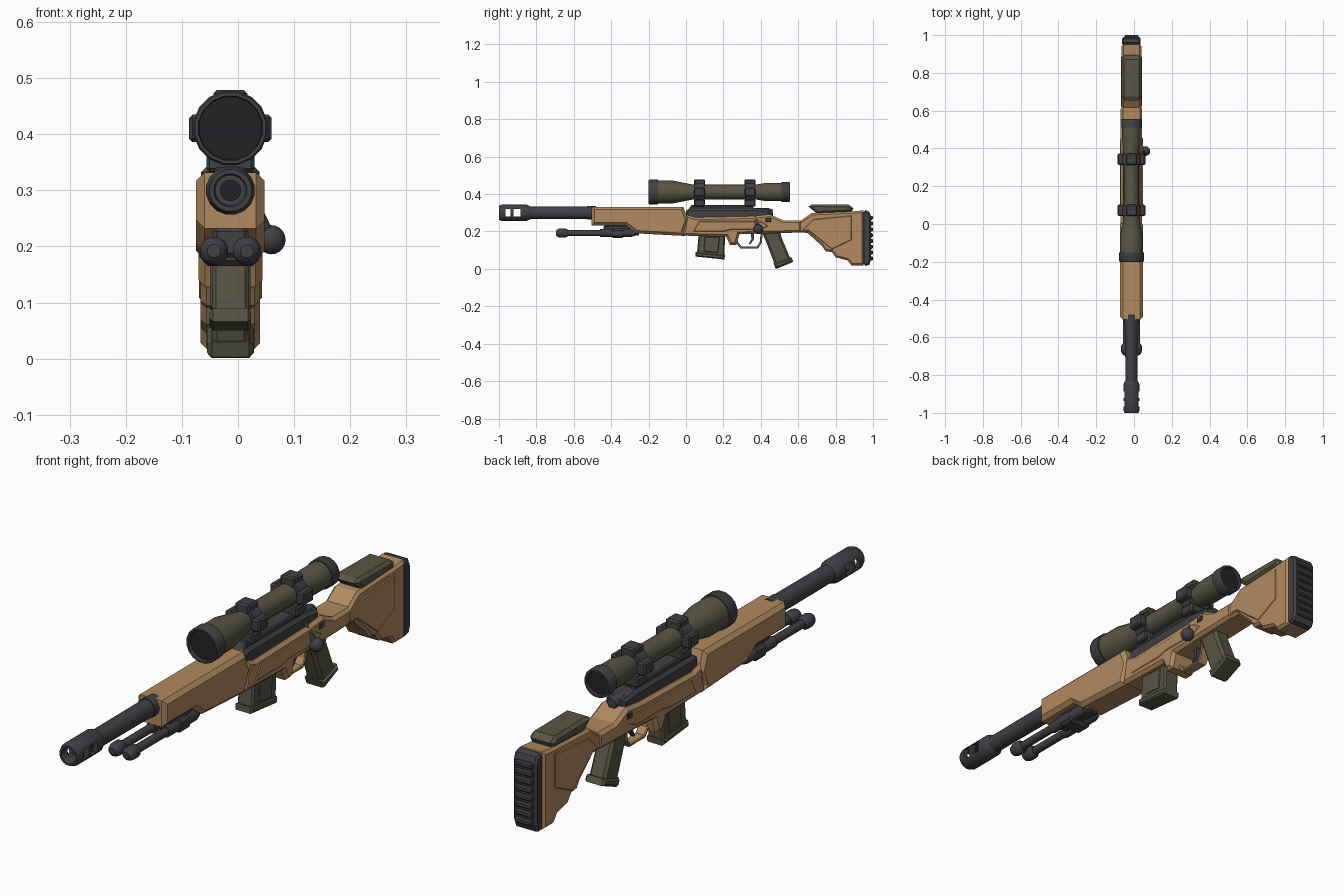
import bpy, bmesh, math
from mathutils import Vector, Matrix

X0 = -0.0135      # centre plane of the rifle


def material(name, r, g, b):
    m = bpy.data.materials.new(name)
    m.diffuse_color = (r, g, b, 1)
    return m


TAN = material("tan", 0.44, 0.255, 0.115)
GREEN = material("olive", 0.095, 0.092, 0.058)
DARK = material("gunmetal", 0.052, 0.052, 0.060)
BLACK = material("black_glass", 0.016, 0.016, 0.018)


def finish(name, bm, mat, smooth=False):
    bmesh.ops.recalc_face_normals(bm, faces=bm.faces)
    me = bpy.data.meshes.new(name)
    bm.to_mesh(me)
    bm.free()
    me.materials.append(mat)
    ob = bpy.data.objects.new(name, me)
    bpy.context.collection.objects.link(ob)
    if smooth:
        bpy.ops.object.select_all(action='DESELECT')
        ob.select_set(True)
        bpy.context.view_layer.objects.active = ob
        bpy.ops.object.shade_smooth_by_angle(angle=math.radians(35))
    return ob


def slab(name, pts, half, mat, chamfer=0.0, x=0.0):
    """Side profile (y, z) extruded across x, with chamfered rims."""
    bm = bmesh.new()
    a = [bm.verts.new((X0 + x - half, y, z)) for y, z in pts]
    b = [bm.verts.new((X0 + x + half, y, z)) for y, z in pts]
    caps = [bm.faces.new(a), bm.faces.new(b[::-1])]
    n = len(pts)
    for i in range(n):
        j = (i + 1) % n
        bm.faces.new((a[i], b[i], b[j], a[j]))
    bmesh.ops.recalc_face_normals(bm, faces=bm.faces)
    if chamfer:
        rims = list({e for f in caps for e in f.edges})
        bmesh.ops.bevel(bm, geom=rims, offset=chamfer, segments=1,
                        affect='EDGES', clamp_overlap=True)
    return finish(name, bm, mat)


def box(name, x, y, z, mat, chamfer=0.0):
    """Box from (min, max) ranges; x is relative to the centre plane."""
    bm = bmesh.new()
    bmesh.ops.create_cube(bm, size=1)
    for v in bm.verts:
        v.co = [r[0] + (c + 0.5) * (r[1] - r[0]) for c, r in zip(v.co, (x, y, z))]
        v.co.x += X0
    if chamfer:
        bmesh.ops.bevel(bm, geom=bm.edges[:], offset=chamfer, segments=1, affect='EDGES')
    return finish(name, bm, mat)


def lathe(name, pts, z, mat, x=0.0, n=16):
    """Closed solid turned about a line along y, from (y, radius) points."""
    bm = bmesh.new()
    rings = []
    for y, r in pts:
        rings.append([bm.verts.new((X0 + x + r * math.cos(t), y, z + r * math.sin(t)))
                      for t in (2 * math.pi * (i + 0.5) / n for i in range(n))])
    for p, q in zip(rings, rings[1:]):
        for i in range(n):
            j = (i + 1) % n
            bm.faces.new((p[i], p[j], q[j], q[i]))
    bm.faces.new(rings[0])
    bm.faces.new(rings[-1])
    return finish(name, bm, mat, True)


def rod(name, p, q, r0, r1, mat, n=12):
    p, q = Vector(p), Vector(q)
    bm = bmesh.new()
    bmesh.ops.create_cone(bm, cap_ends=True, segments=n, radius1=r0, radius2=r1,
                          depth=(q - p).length)
    rot = (q - p).to_track_quat('Z', 'Y').to_matrix().to_4x4()
    bm.transform(Matrix.Translation((p + q) / 2) @ rot)
    return finish(name, bm, mat, True)


# Barrel and ported muzzle brake
BZ = 0.30
lathe("barrel", [(-0.86, 0.033), (-0.53, 0.034), (-0.53, 0.037), (-0.48, 0.037)], BZ, DARK)
brake = lathe("muzzle_brake", [(-0.83, 0.034), (-0.85, 0.044), (-0.985, 0.044), (-1.0, 0.038),
                               (-1.0, 0.030), (-0.99, 0.027), (-0.87, 0.027)], BZ, DARK)
for i, (y0, y1) in enumerate([(-0.966, -0.938), (-0.922, -0.886)]):
    cut = box("port_cutter_%d" % i, (-0.1, 0.1), (y0, y1), (BZ - 0.021, BZ + 0.021), DARK)
    cut.hide_render = True
    cut.hide_set(True)
    mod = brake.modifiers.new("port", 'BOOLEAN')
    mod.object, mod.operation, mod.solver = cut, 'DIFFERENCE', 'EXACT'
lathe("bore", [(-0.876, 0.019), (-0.868, 0.019)], BZ, BLACK)

# Forend, body with wrist, and stock
slab("forend", [(-0.505, 0.232), (-0.32, 0.232), (-0.265, 0.190), (-0.005, 0.176),
                (-0.01, 0.20), (0.012, 0.262), (-0.015, 0.332), (-0.505, 0.332)], 0.061, TAN, 0.015)
slab("body", [(-0.02, 0.178), (0.215, 0.172), (0.235, 0.128), (0.27, 0.128), (0.285, 0.185),
              (0.41, 0.190), (0.53, 0.192), (0.62, 0.195), (0.62, 0.26), (0.52, 0.26), (0.485, 0.275),
              (0.45, 0.292), (0.36, 0.282), (0.05, 0.275), (0.0, 0.29)], 0.057, TAN, 0.012)
slab("body_side_panel", [(0.04, 0.20), (0.20, 0.20), (0.24, 0.21), (0.40, 0.21), (0.44, 0.23),
                         (0.40, 0.255), (0.07, 0.255)], 0.060, TAN, 0.003)
slab("stock", [(0.52, 0.195), (0.65, 0.193), (0.69, 0.155), (0.725, 0.125), (0.745, 0.095),
               (0.78, 0.090), (0.80, 0.062), (0.865, 0.045), (0.885, 0.018), (0.95, 0.018),
               (0.95, 0.313), (0.90, 0.308), (0.67, 0.298), (0.61, 0.255), (0.52, 0.258)],
     0.053, TAN, 0.010)
slab("stock_side_panel", [(0.62, 0.205), (0.655, 0.205), (0.78, 0.105), (0.885, 0.155),
                          (0.885, 0.285), (0.68, 0.265)], 0.056, TAN, 0.003)

# Cheek rest
slab("cheek_rest", [(0.655, 0.333), (0.675, 0.345), (0.87, 0.343), (0.895, 0.325),
                    (0.885, 0.303), (0.70, 0.295)], 0.052, GREEN, 0.012)

# Ribbed butt pad
slab("butt_pad", [(0.945, 0.03), (0.96, 0.016), (0.98, 0.022), (0.99, 0.05), (0.99, 0.28),
                  (0.98, 0.305), (0.96, 0.314), (0.945, 0.30)], 0.049, DARK, 0.008)
for i in range(8):
    z = 0.045 + i * 0.031
    box("pad_rib_%d" % i, (-0.038, 0.038), (0.975, 1.0), (z, z + 0.022), DARK, 0.005)

# Receiver, rail and bolt
slab("receiver", [(0.0, 0.26), (0.45, 0.26), (0.45, 0.315), (0.37, 0.325), (0.02, 0.325),
                  (0.0, 0.31)], 0.042, DARK, 0.012)
slab("scope_rail", [(0.015, 0.32), (0.365, 0.32), (0.355, 0.342), (0.03, 0.342)], 0.028, DARK, 0.005)
lathe("bolt_shroud", [(0.36, 0.026), (0.44, 0.026), (0.465, 0.018)], 0.30, DARK, n=12)
rod("bolt_handle", (0.012, 0.365, 0.30), (0.058, 0.385, 0.215), 0.014, 0.010, DARK)
bm = bmesh.new()
bmesh.ops.create_uvsphere(bm, u_segments=14, v_segments=10, radius=0.026)
bm.transform(Matrix.Translation((0.0595, 0.386, 0.212)))
finish("bolt_knob", bm, DARK, True)
for s in (-1, 1):
    box("safety_button", (s * 0.055 - 0.006, s * 0.055 + 0.006), (0.425, 0.455), (0.25, 0.272), DARK, 0.003)

# Magazine
slab("magazine", [(0.068, 0.19), (0.21, 0.19), (0.204, 0.06), (0.058, 0.075)], 0.033, GREEN, 0.007)
slab("magazine_rib", [(0.10, 0.17), (0.18, 0.17), (0.172, 0.085), (0.095, 0.092)], 0.036, GREEN, 0.003)
slab("magazine_base", [(0.052, 0.09), (0.208, 0.074), (0.206, 0.050), (0.05, 0.066)], 0.037, GREEN, 0.006)

# Trigger guard and trigger
guard = [(0.262, 0.19), (0.266, 0.14), (0.290, 0.110), (0.385, 0.110), (0.405, 0.14), (0.412, 0.20),
         (0.400, 0.20), (0.394, 0.143), (0.380, 0.121), (0.296, 0.121), (0.277, 0.145), (0.275, 0.19)]
slab("trigger_guard", guard, 0.020, TAN, 0.003)
slab("trigger", [(0.345, 0.20), (0.365, 0.20), (0.362, 0.155), (0.342, 0.130), (0.336, 0.134),
                 (0.350, 0.160)], 0.008, DARK)

# Pistol grip
slab("grip", [(0.405, 0.20), (0.505, 0.20), (0.51, 0.17), (0.562, 0.045), (0.478, 0.015),
              (0.43, 0.14)], 0.035, GREEN, 0.011)
slab("grip_base", [(0.468, 0.030), (0.564, 0.062), (0.574, 0.038), (0.486, 0.001), (0.478, 0.003)],
     0.042, GREEN, 0.009)

# Folded bipod
LZ = 0.192
box("bipod_mount", (-0.032, 0.032), (-0.44, -0.30), (0.180, 0.235), DARK, 0.008)
box("bipod_hinge", (-0.05, 0.05), (-0.40, -0.33), (0.165, 0.215), DARK, 0.010)
box("bipod_latch", (-0.02, 0.02), (-0.31, -0.25), (0.178, 0.208), DARK, 0.005)
for side, s in (("left", -1), ("right", 1)):
    lathe("bipod_leg_" + side, [(-0.64, 0.016), (-0.46, 0.016), (-0.46, 0.021), (-0.29, 0.021),
                                (-0.27, 0.014)], LZ, DARK, s * 0.0295, 12)
    lathe("bipod_foot_" + side, [(-0.695, 0.012), (-0.688, 0.021), (-0.675, 0.026), (-0.645, 0.026),
                                 (-0.632, 0.018)], LZ, DARK, s * 0.0295, 12)

# Scope body, rims and glass
SZ = 0.411
lathe("scope_tube", [(-0.16, 0.062), (-0.07, 0.062), (0.04, 0.040), (0.37, 0.040), (0.43, 0.050),
                     (0.52, 0.050)], SZ, GREEN)
lathe("objective_rim", [(-0.15, 0.067), (-0.195, 0.067), (-0.20, 0.064), (-0.20, 0.058),
                        (-0.180, 0.056)], SZ, DARK)
lathe("objective_glass", [(-0.186, 0.0575), (-0.178, 0.057)], SZ, BLACK)
lathe("eyepiece_rim", [(0.51, 0.055), (0.55, 0.055), (0.556, 0.052), (0.556, 0.045), (0.54, 0.043)],
      SZ, DARK)
lathe("eyepiece_glass", [(0.538, 0.0435), (0.545, 0.0435)], SZ, BLACK)

# Scope rings with clamp lugs
for part, y in (("front", 0.072), ("rear", 0.342)):
    lathe("ring_" + part, [(y - 0.026, 0.055), (y + 0.026, 0.055)], SZ, DARK)
    w = (y - 0.030, y + 0.030)
    box("ring_top_" + part, (-0.030, 0.030), w, (SZ + 0.03, 0.479), DARK, 0.006)
    box("ring_base_" + part, (-0.043, 0.043), w, (0.333, 0.372), DARK, 0.006)
    for s in (-1, 1):
        xs = sorted((s * 0.035, s * 0.0735))
        box("ring_lug_" + part, xs, w, (SZ - 0.025, SZ + 0.024), DARK, 0.006)
